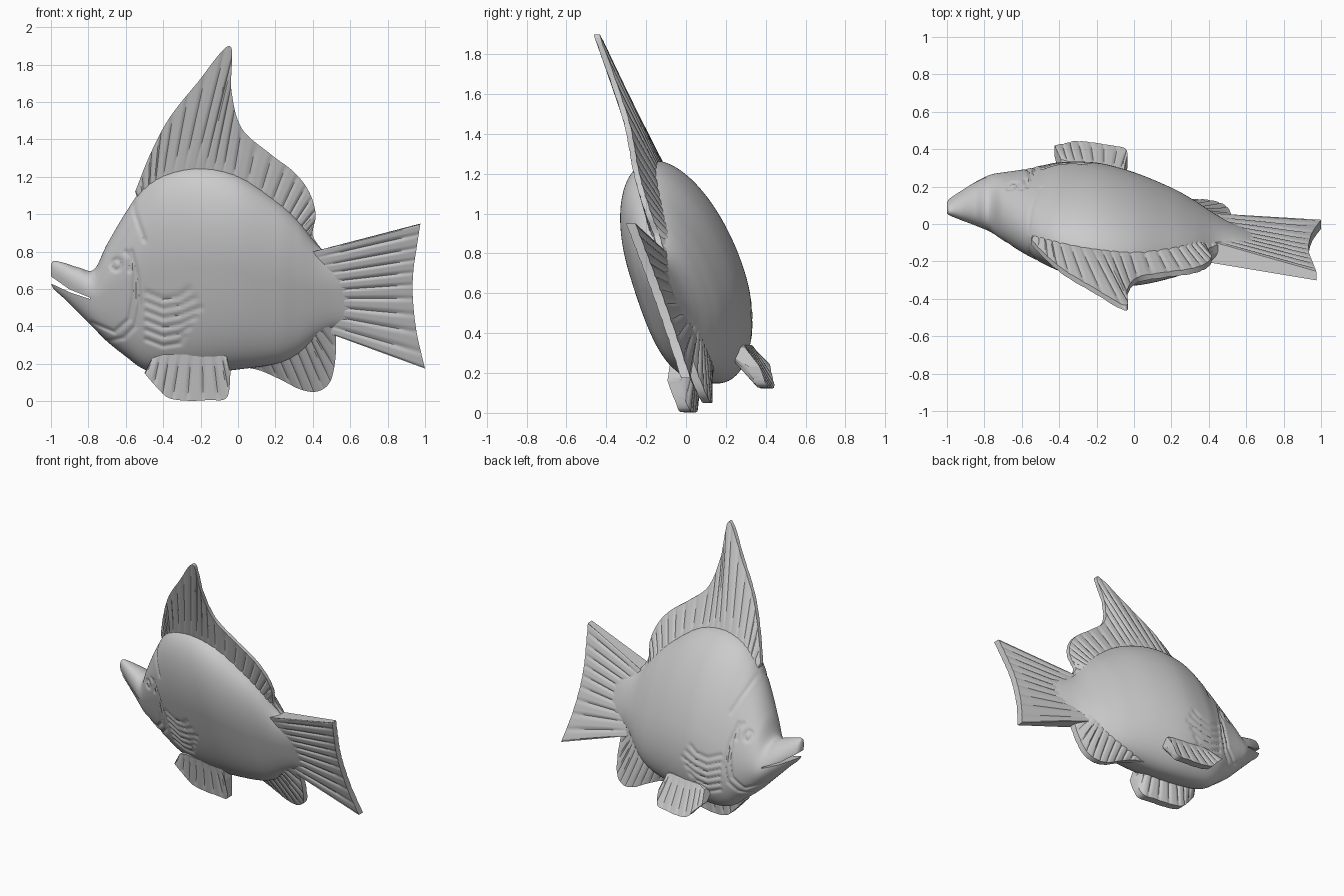
import bpy, bmesh, math

if "Cube" in bpy.data.objects:
    bpy.data.objects.remove(bpy.data.objects["Cube"])


def plane(x, z, slope=0.36):
    """y of the fish's leaning, turned middle plane."""
    return 0.02 - 0.14 * x - slope * (z - 0.56)


def spline(rows, s):
    """Catmull-Rom through rows at s in 0..len-1."""
    i = min(int(s), len(rows) - 2)
    f = s - i
    p = [rows[max(0, min(len(rows) - 1, i + k))] for k in (-1, 0, 1, 2)]
    return [0.5 * (2 * b + (c - a) * f + (2 * a - 5 * b + 4 * c - d) * f * f
                   + (3 * b - a - 3 * c + d) * f ** 3) for a, b, c, d in zip(*p)]


def loft(name, rings, angle=40):
    """Skin closed rings of equal length, cap both ends."""
    bm = bmesh.new()
    vs = [[bm.verts.new(p) for p in r] for r in rings]
    n = len(vs[0])
    for a, b in zip(vs, vs[1:]):
        for j in range(n):
            k = (j + 1) % n
            bm.faces.new((a[j], a[k], b[k], b[j]))
    bm.faces.new(vs[0])
    bm.faces.new(vs[-1])
    bmesh.ops.recalc_face_normals(bm, faces=bm.faces)
    me = bpy.data.meshes.new(name)
    bm.to_mesh(me)
    bm.free()
    ob = bpy.data.objects.new(name, me)
    bpy.context.collection.objects.link(ob)
    smooth(ob, angle)
    return ob


def smooth(ob, angle):
    bpy.ops.object.select_all(action='DESELECT')
    bpy.context.view_layer.objects.active = ob
    ob.select_set(True)
    bpy.ops.object.shade_smooth_by_angle(angle=math.radians(angle))


# Carved lines on the flanks: gill covers, eye, side fin
lines = [
    [(-.57, 1.10), (-.55, 1.0), (-.50, .86)],
    [(-.57, .80), (-.54, .68), (-.525, .52), (-.55, .40), (-.61, .34), (-.70, .32)],
    [(-.55, .72), (-.56, .55), (-.58, .44), (-.66, .37), (-.78, .42)],
    [(-.65 + .025 * math.cos(a), .73 + .03 * math.sin(a)) for a in [k * .785 for k in range(9)]],
    [(-.60, .80), (-.575, .77), (-.58, .70)],
]
for k in range(6):
    z = .58 - .05 * k
    e = .03 * abs(k - 2)
    lines.append([(-.49, z), (-.40, z - .035), (-.31, z - .02), (-.20 - e, z + .02)])
segs = [(*a, *b) for l in lines for a, b in zip(l, l[1:])]


def carve(x, z, w=0.011):
    best = 9
    for ax, az, bx, bz in segs:
        if min(ax, bx) - .03 < x < max(ax, bx) + .03 and min(az, bz) - .03 < z < max(az, bz) + .03:
            dx, dz = bx - ax, bz - az
            f = max(0, min(1, ((x - ax) * dx + (z - az) * dz) / (dx * dx + dz * dz)))
            best = min(best, math.hypot(x - ax - f * dx, z - az - f * dz))
    return 0.009 * math.exp(-(best / w) ** 2)


# Body: x, belly z, back z, half thickness, sideways shift
stations = [
    (-1.0, .635, .725, .025, -.035), (-.985, .60, .75, .04, -.03), (-.93, .55, .74, .07, -.025),
    (-.85, .47, .715, .11, -.02), (-.77, .39, .705, .145, -.02), (-.70, .32, .84, .165, -.015),
    (-.60, .24, 1.01, .19, -.01), (-.50, .17, 1.15, .215, 0), (-.38, .15, 1.235, .25, .01),
    (-.2, .15, 1.265, .278, .01), (0, .17, 1.215, .262, .0), (.2, .20, 1.08, .205, -.01),
    (.32, .25, .97, .155, -.015), (.43, .34, .83, .105, -.02), (.52, .39, .77, .068, -.02),
    (.64, .41, .74, .03, -.015),
]
rings = []
N, M = 210, 260
for i in range(N + 1):
    x, lo, hi, t, shift = spline(stations, i / N * (len(stations) - 1))
    ring = []
    for j in range(M):
        a = 2 * math.pi * (j + .5) / M
        c, s = math.cos(a), math.sin(a)
        e = 2 / 2.6 if s < 0 and c < 0 else 1      # fuller belly on the near side
        z = (lo + hi) / 2 + (hi - lo) / 2 * math.copysign(abs(s) ** e, s)
        y = t * math.copysign(abs(c) ** e, c)
        y -= math.copysign(min(abs(y), carve(x, z)), y)
        drift = shift - .18 * t * min(0, s) ** 2
        ring.append((x, plane(x, z, .31) + y + drift, z))
    rings.append(ring)
body = loft("body", rings)

# Open mouth: narrow wedge cut through the snout
wedge = [(-1.1, .735), (-1.1, .67), (-1.0, .63), (-.9, .583), (-.79, .546), (-.79, .554), (-.9, .598), (-1.0, .668)]
cutter = loft("mouth_cutter", [[(x, y, z) for x, z in wedge] for y in (-.5, .7)])
cutter.hide_render = True
mod = body.modifiers.new("mouth", 'BOOLEAN')
mod.operation = 'DIFFERENCE'
mod.object = cutter
bpy.context.view_layer.objects.active = body
bpy.ops.object.modifier_apply(modifier="mouth")
bpy.data.objects.remove(cutter)
smooth(body, 40)


def fin(name, cols, rays, t0, t1, o0=0, o1=0, nv=10):
    """Ruled fin: cols hold base x,z and edge x,z; grooved by rays."""
    nu = rays * 9
    rings = []
    for i in range(nu + 1):
        u = i / nu
        bx, bz, ex, ez = spline(cols, u * (len(cols) - 1))
        g = abs(math.cos(math.pi * rays * u)) ** 10
        g = 0 if i in (0, nu) else g
        front, back = [], []
        for k in range(nv + 1):
            v = k / nv
            x, z = bx + (ex - bx) * v, bz + (ez - bz) * v
            h = (t0 + (t1 - t0) * v) - .009 * g * min(1, v * 3) * min(1, (1 - v) * 4 + .3)
            y = plane(x, z) + o0 + (o1 - o0) * v
            front.append((x, y - h, z))
            back.append((x, y + h, z))
        rings.append(front + back[::-1])
    return loft(name, rings, 35)


# Tall back fin
fin("dorsal_fin", [
    (-.52, 1.04, -.55, 1.12), (-.48, 1.08, -.47, 1.32), (-.42, 1.15, -.37, 1.51),
    (-.32, 1.2, -.22, 1.70), (-.22, 1.2, -.045, 1.9), (-.13, 1.19, -.035, 1.66),
    (-.03, 1.16, .02, 1.46), (.10, 1.08, .17, 1.325), (.20, 1.0, .30, 1.225),
    (.27, .94, .38, 1.12), (.32, .89, .415, 1.0), (.36, .83, .40, .89), (.38, .78, .45, .81)],
    22, .055, .015, .02, .008)

# Tail fan
fin("tail_fin", [
    (.40, .80, .975, .95), (.42, .72, .955, .82), (.42, .63, .937, .69),
    (.42, .55, .935, .55), (.42, .47, .955, .37), (.44, .38, 1.0, .175)],
    10, .058, .024, -.025, -.02)

# Lower rear fin
fin("anal_fin", [
    (-.04, .26, -.03, .185), (.06, .28, .10, .17), (.14, .30, .22, .12), (.22, .32, .33, .065),
    (.30, .35, .42, .052), (.36, .38, .49, .10), (.40, .40, .52, .22), (.44, .45, .525, .38)],
    11, .085, .022, -.035, -.04)

# Paired belly fins: base height, lift, forward reach, side offsets; the fish stands on the near one
for name, top, lift, k, o0, o1 in (("near_belly_fin", .25, 0, 1, -.16, -.235),
                                   ("far_belly_fin", .34, .12, .85, .12, .20)):
    edge = [(-.46, top - .02, -.50, .15 + lift * .8), (-.40, top, -.43, .07 + lift),
            (-.33, top, -.37, .018 + lift), (-.25, top, -.27, .003 + lift), (-.17, top, -.16, .007 + lift),
            (-.10, top, -.06, .02 + lift), (-.06, top - .01, -.04, .16 + lift * .6)]
    fin(name, [(bx * k, bz, ex * k, ez) for bx, bz, ex, ez in edge], 8, .065, .028, o0, o1)
